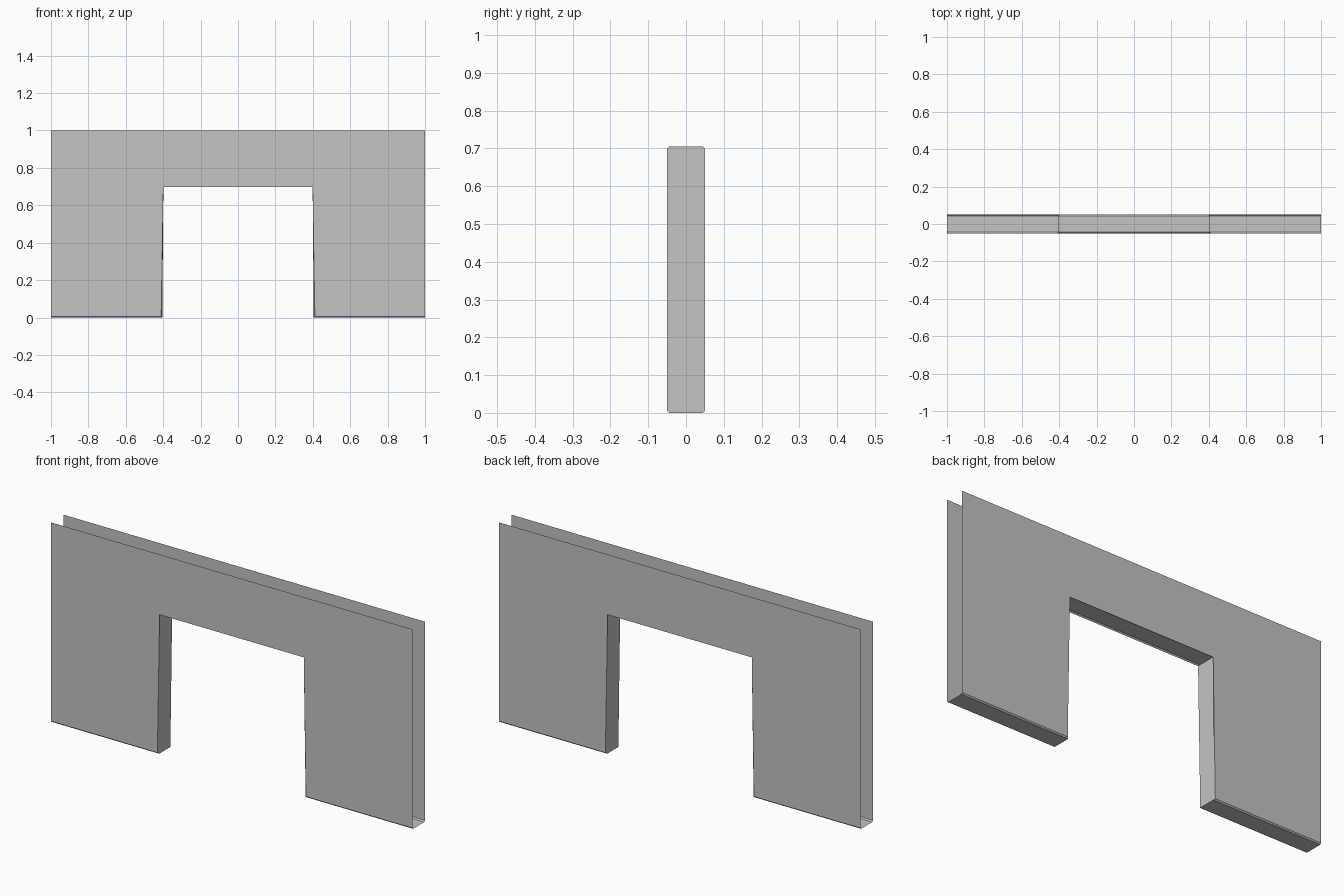
import bpy
import bmesh

cube = bpy.data.objects.get("Cube")
if cube:
    bpy.data.objects.remove(cube, do_unlink=True)

HALF_LENGTH, HEIGHT, HALF_DEPTH = 1.0, 1.0, 0.05
DOOR_HALF, DOOR_TOP = 0.405, 0.705
EDGE = 0.006

grey = bpy.data.materials.new("wall grey")
grey.use_nodes = True
colour = (0.55, 0.55, 0.55, 1)
grey.diffuse_color = colour
grey.node_tree.nodes["Principled BSDF"].inputs["Base Color"].default_value = colour

# Lower outline of the wall, running around the doorway
half = [(DOOR_HALF, DOOR_TOP), (DOOR_HALF, 0), (HALF_LENGTH, 0)]
lower = [(-x, z) for x, z in reversed(half)] + half
upper = [(HALF_LENGTH, HEIGHT), (-HALF_LENGTH, HEIGHT)]

bm = bmesh.new()
front = [bm.verts.new((x, -HALF_DEPTH, z)) for x, z in lower + upper]
back = [bm.verts.new((x, HALF_DEPTH, z)) for x, z in lower + upper]

# Front and back panels
bm.faces.new(front)
bm.faces.new(list(reversed(back)))

# Feet, jambs and lintel underside; the top and both ends stay open
rims = []
for i in range(len(lower) - 1):
    bm.faces.new((front[i], back[i], back[i + 1], front[i + 1]))
    rims += [bm.edges.get((side[i], side[i + 1])) for side in (front, back)]

# Narrow chamfer where the panels meet the doorway and feet
bmesh.ops.bevel(bm, geom=rims, offset=EDGE, segments=1,
                profile=0.5, affect='EDGES', clamp_overlap=True)

mesh = bpy.data.meshes.new("doorway_wall")
bm.to_mesh(mesh)
bm.free()
mesh.materials.append(grey)
wall = bpy.data.objects.new("doorway_wall", mesh)
bpy.context.collection.objects.link(wall)
